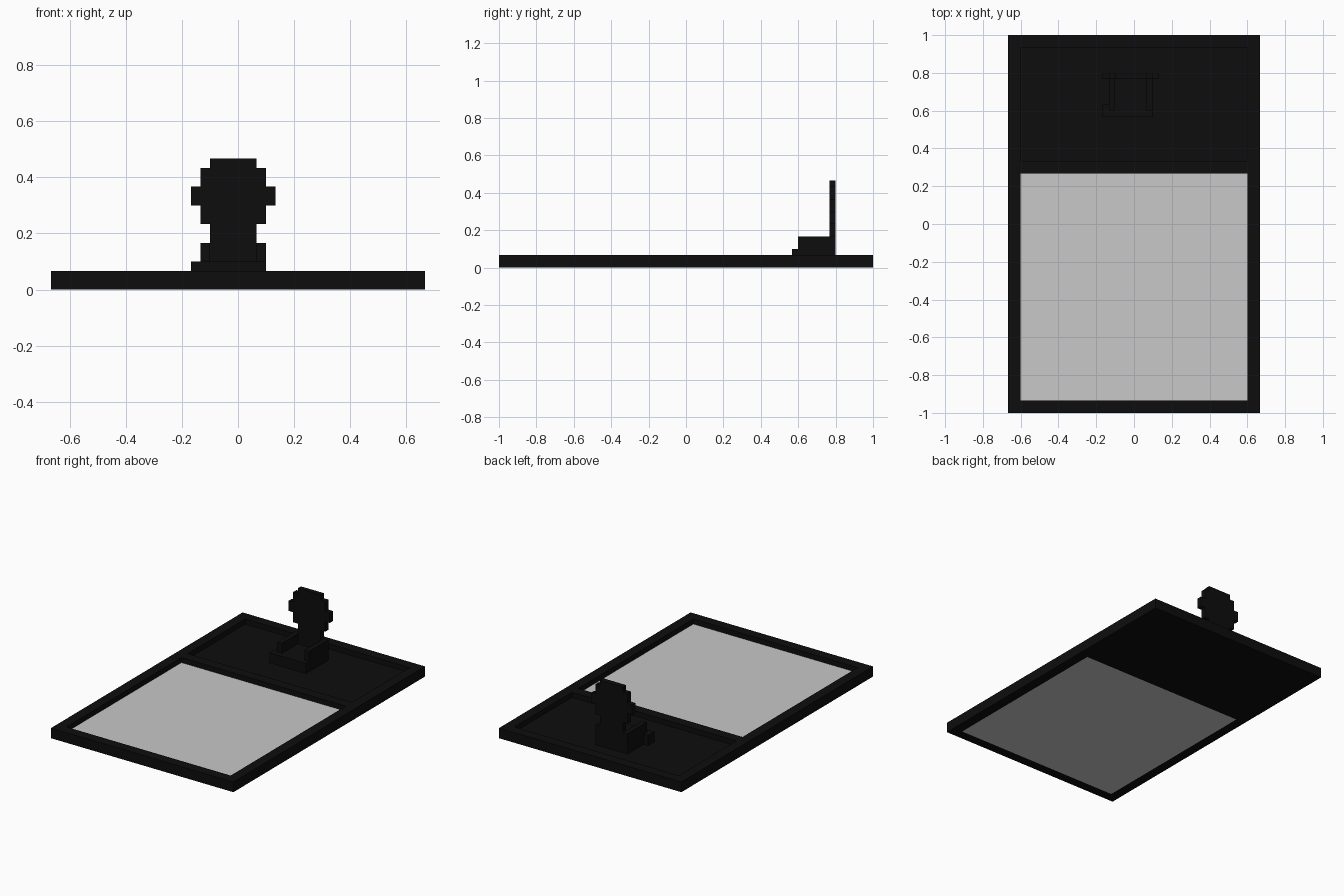
import bpy, bmesh

if "Cube" in bpy.data.objects:
    bpy.data.objects.remove(bpy.data.objects["Cube"])

V = 1 / 30  # one block of the grid-like style


def material(name, rgb):
    m = bpy.data.materials.new(name)
    m.diffuse_color = (*rgb, 1)
    m.use_nodes = True
    m.node_tree.nodes["Principled BSDF"].inputs["Base Color"].default_value = m.diffuse_color
    return m


black = material("matte black", (0.004, 0.004, 0.004))
grey = material("light grey", (0.58, 0.58, 0.58))


def blocks(name, mat, boxes):
    """One object from boxes (x0, x1, y0, y1, z0, z1), measured in blocks."""
    bm = bmesh.new()
    for x0, x1, y0, y1, z0, z1 in boxes:
        vs = bmesh.ops.create_cube(bm, size=1)["verts"]
        for v in vs:
            v.co.x = (x1 if v.co.x > 0 else x0) * V
            v.co.y = (y1 if v.co.y > 0 else y0) * V
            v.co.z = (z1 if v.co.z > 0 else z0) * V
    me = bpy.data.meshes.new(name)
    bm.to_mesh(me)
    bm.free()
    me.materials.append(mat)
    ob = bpy.data.objects.new(name, me)
    bpy.context.collection.objects.link(ob)
    return ob


# raised border with a cross bar between the two bays
blocks("frame", black, [
    (-20, -18, -30, 30, 0, 2), (18, 20, -30, 30, 0, 2),
    (-18, 18, -30, -28, 0, 2), (-18, 18, 28, 30, 0, 2),
    (-18, 18, 8, 10, 0, 2)])

# sunken floors of the bays
blocks("front_panel", grey, [(-18, 18, -28, 8, 0, 1)])
blocks("rear_floor", black, [(-18, 18, 10, 28, 0, 1)])

# seat: low cushion, arms at both sides, front step
blocks("seat", black, [(-3, 2, 18, 23, 1, 3)])
blocks("arms", black, [(-4, -3, 18, 23, 1, 5), (2, 3, 18, 23, 1, 5)])
blocks("front_step", black, [(-5, 3, 17, 18, 1, 3), (-5, -4, 18, 19, 1, 3)])

# stepped backrest, one box per layer: x range, z range
layers = [(-4, 3, 1, 5), (-3, 2, 5, 7), (-4, 3, 7, 9),
          (-5, 4, 9, 11), (-4, 3, 11, 13), (-3, 2, 13, 14)]
blocks("backrest", black, [(a, b, 23, 24, c, d) for a, b, c, d in layers])
